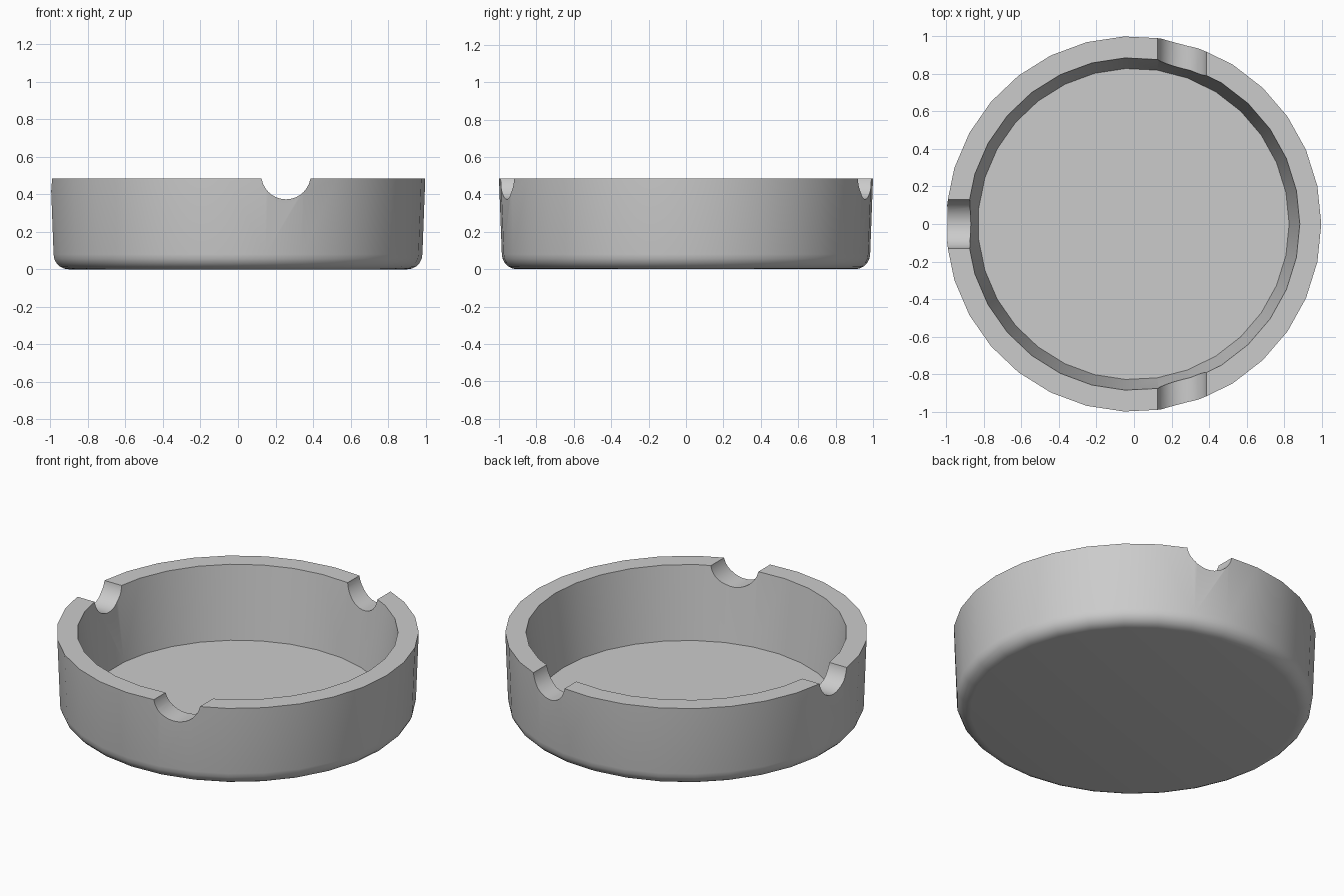
import bpy, bmesh, math

if "Cube" in bpy.data.objects:
    bpy.data.objects.remove(bpy.data.objects["Cube"])

SIDES = 31
HEIGHT = 0.485
X_SHIFT = -0.0026   # odd side count, so re-centre on x


def lathe(name, profile, sides):
    """Revolve (radius, z) points about z; both ends closed with n-gons."""
    bm = bmesh.new()
    rings = []
    for r, z in profile:
        rings.append([bm.verts.new((r * math.cos(2 * math.pi * i / sides) + X_SHIFT,
                                    r * math.sin(2 * math.pi * i / sides), z))
                      for i in range(sides)])
    for a, b in zip(rings, rings[1:]):
        for i in range(sides):
            j = (i + 1) % sides
            bm.faces.new((a[i], a[j], b[j], b[i]))
    bm.faces.new(rings[0][::-1])
    bm.faces.new(rings[-1])
    bmesh.ops.recalc_face_normals(bm, faces=bm.faces)
    mesh = bpy.data.meshes.new(name)
    bm.to_mesh(mesh)
    bm.free()
    obj = bpy.data.objects.new(name, mesh)
    bpy.context.collection.objects.link(obj)
    return obj


# Bowl: rounded base edge, slightly flared outer wall, tapered inside, flat floor
BEVEL, R_BASE, STEPS = 0.08, 0.986, 5
profile = []
for k in range(STEPS + 1):
    a = math.pi / 2 * k / STEPS
    profile.append((R_BASE - BEVEL + BEVEL * math.sin(a), BEVEL - BEVEL * math.cos(a)))
profile += [(1.0013, HEIGHT), (0.887, HEIGHT), (0.83, 0.048)]
bowl = lathe("ashtray_bowl", profile, SIDES)

# Three round rest notches cut through the rim
NOTCHES = [((0.256, -0.9), 0), ((0.256, 0.9), 0), ((-0.94, 0.0), math.pi / 2)]
for (x, y), turn in NOTCHES:
    bpy.ops.mesh.primitive_cylinder_add(vertices=32, radius=0.132, depth=0.6,
                                        location=(x, y, 0.505),
                                        rotation=(math.pi / 2, 0, turn))
    cutter = bpy.context.object
    cutter.name = "notch_cutter"
    cutter.hide_render = True
    mod = bowl.modifiers.new("notch", 'BOOLEAN')
    mod.operation = 'DIFFERENCE'
    mod.solver = 'EXACT'
    mod.object = cutter
    bpy.context.view_layer.objects.active = bowl
    bpy.ops.object.modifier_apply(modifier=mod.name)
    bpy.data.objects.remove(cutter, do_unlink=True)

# Smooth walls, crisp rim and notch edges
bpy.ops.object.select_all(action='DESELECT')
bowl.select_set(True)
bpy.context.view_layer.objects.active = bowl
bpy.ops.object.shade_smooth_by_angle(angle=math.radians(30))
